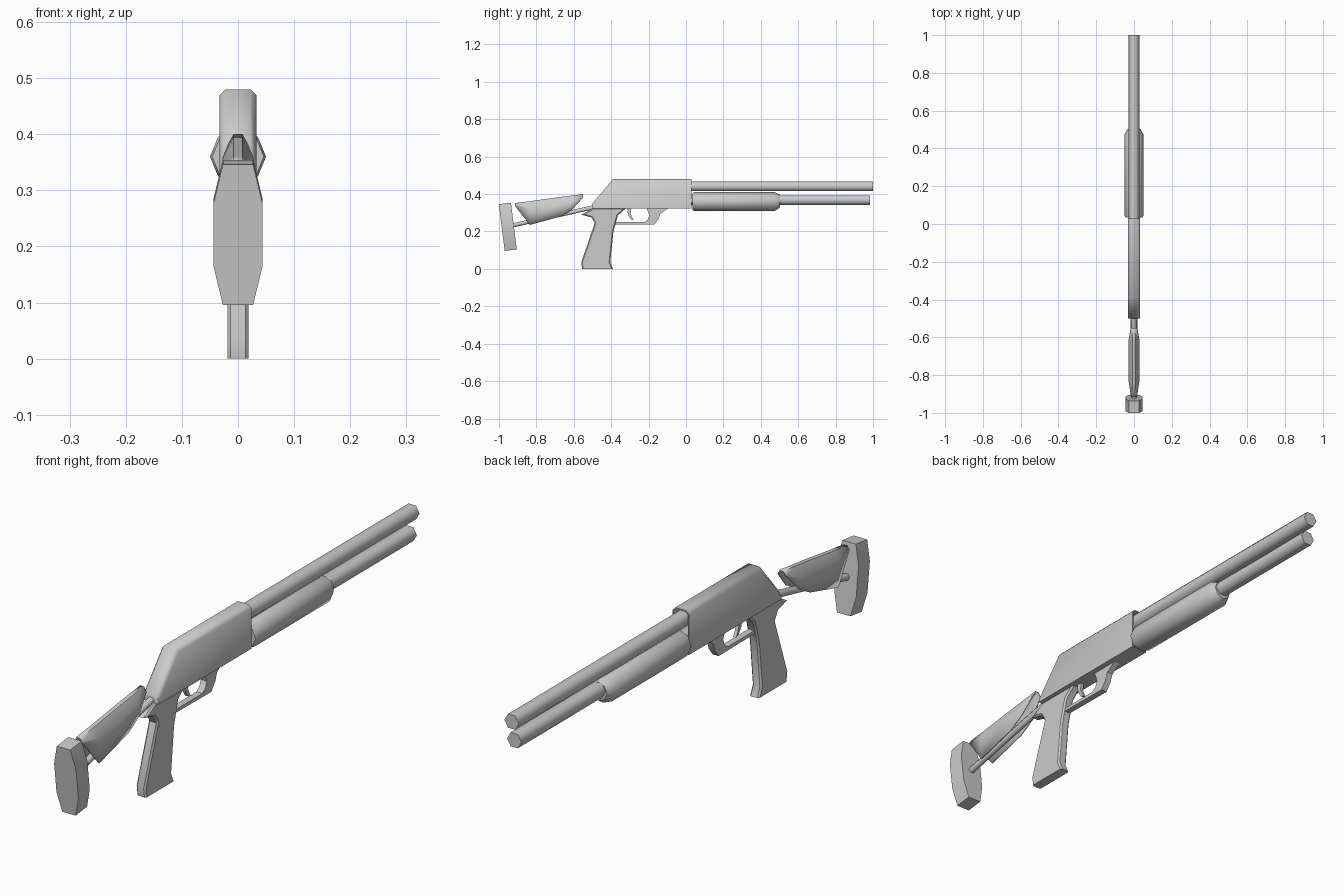
import bpy, bmesh
from math import sin, cos, pi, radians

cube = bpy.data.objects.get("Cube")
if cube:
    bpy.data.objects.remove(cube, do_unlink=True)

grey = bpy.data.materials.new("plain_grey")
grey.use_nodes = True
grey.diffuse_color = (0.6, 0.6, 0.6, 1)
grey.node_tree.nodes["Principled BSDF"].inputs["Base Color"].default_value = (0.6, 0.6, 0.6, 1)


def finish(name, bm, angle):
    bmesh.ops.recalc_face_normals(bm, faces=bm.faces)
    mesh = bpy.data.meshes.new(name)
    bm.to_mesh(mesh)
    bm.free()
    mesh.materials.append(grey)
    mesh.shade_smooth()
    mesh.set_sharp_from_angle(angle=radians(angle))
    obj = bpy.data.objects.new(name, mesh)
    bpy.context.collection.objects.link(obj)
    return obj


def loft(rings, closed=True):
    """Skin a row of rings; closed rings get end caps."""
    bm = bmesh.new()
    rows = [[bm.verts.new(p) for p in ring] for ring in rings]
    n = len(rows[0])
    for a, b in zip(rows, rows[1:]):
        for i in range(n if closed else n - 1):
            j = (i + 1) % n
            bm.faces.new((a[i], a[j], b[j], b[i]))
    if closed:
        bm.faces.new(rows[0])
        bm.faces.new(rows[-1])
    bmesh.ops.recalc_face_normals(bm, faces=bm.faces)
    return bm


def tube(name, stations, sides, angle=65):
    """Stations are (y, centre z, radius)."""
    turns = [2 * pi * i / sides for i in range(sides)]
    rings = [[(r * cos(a), y, z + r * sin(a)) for a in turns] for y, z, r in stations]
    return finish(name, loft(rings), angle)


def slab(profile, half):
    """Side profile of (y, z) points, extruded across x."""
    return loft([[(x, y, z) for y, z in profile] for x in (-half, half)])


def rim_edges(bm, low=-1.0):
    """Edges lying in the two side faces, above a height."""
    return [e for e in bm.edges
            if e.verts[0].co.x * e.verts[1].co.x > 0
            and (e.verts[0].co.z + e.verts[1].co.z) / 2 > low
            and abs(e.verts[0].co.y - e.verts[1].co.y) > 0.001]


# Receiver: chamfered top, hollow at the muzzle end
bm = slab([(-0.50, 0.322), (0.03, 0.322), (0.03, 0.48), (-0.39, 0.48), (-0.50, 0.35)], 0.033)
bmesh.ops.bevel(bm, geom=rim_edges(bm, 0.36), offset=0.011, segments=1, affect='EDGES')
bm.normal_update()
mouth = max(bm.faces, key=lambda f: f.normal.y)
bmesh.ops.inset_region(bm, faces=[mouth], thickness=0.005)
hollow = bmesh.ops.extrude_discrete_faces(bm, faces=[mouth])["faces"]
bmesh.ops.translate(bm, verts=hollow[0].verts, vec=(0, -0.12, 0))
finish("receiver", bm, 55)

# Barrel, magazine tube and sliding fore grip
tube("barrel", [(-0.1, 0.441, 0.029), (1.0, 0.441, 0.029)], 6)
tube("magazine_tube", [(-0.08, 0.368, 0.029), (0.985, 0.368, 0.029)], 6)
tube("fore_grip", [(0.035, 0.36, 0.046), (0.045, 0.36, 0.05),
                   (0.475, 0.36, 0.05), (0.502, 0.362, 0.034)], 8, 50)

# Pistol grip with chamfered edges
grip = [(-0.56, 0.29), (-0.495, 0.325), (-0.32, 0.325), (-0.365, 0.285),
        (-0.388, 0.20), (-0.405, 0.035), (-0.39, 0), (-0.555, 0),
        (-0.56, 0.035), (-0.488, 0.245), (-0.505, 0.275)]
bm = slab(grip, 0.019)
bmesh.ops.bevel(bm, geom=rim_edges(bm, 0.01), offset=0.006, segments=1, affect='EDGES')
finish("pistol_grip", bm, 35)

# Trigger guard and trigger
guard = [(-0.385, 0.238), (-0.17, 0.236), (-0.148, 0.265), (-0.137, 0.295),
         (-0.095, 0.324), (-0.21, 0.324), (-0.196, 0.285), (-0.205, 0.262),
         (-0.222, 0.25), (-0.385, 0.25)]
finish("trigger_guard", slab(guard, 0.012), 35)
trigger = [(-0.315, 0.324), (-0.31, 0.29), (-0.295, 0.266), (-0.278, 0.26),
           (-0.286, 0.272), (-0.296, 0.295), (-0.293, 0.324)]
finish("trigger", slab(trigger, 0.006), 35)

# Stock rod from the receiver to the butt pad
tube("stock_rod", [(-0.96, 0.225, 0.013), (-0.47, 0.335, 0.013)], 6)

# Cheek rest: thin saddle, open below; stations are (y, ridge z, lower edge z)
rows = []
for y, top, low in [(-0.915, 0.352, 0.337), (-0.835, 0.362, 0.235), (-0.67, 0.385, 0.28),
                    (-0.61, 0.392, 0.315), (-0.55, 0.40, 0.382)]:
    shoulder = max(top - 0.035, low + 0.001)
    wide = 0.008 + 0.02 * (top - shoulder) / 0.035
    half = [(wide, low), (wide, shoulder), (0.008, top)]
    rows.append([(x, y, z) for x, z in half] + [(-x, y, z) for x, z in reversed(half)])
cheek = finish("cheek_rest", loft(rows, closed=False), 60)
shell = cheek.modifiers.new("thickness", 'SOLIDIFY')
shell.thickness = 0.005
# Thickness grows away from the outer surface
top_face = max(cheek.data.polygons, key=lambda p: abs(p.normal.z))
shell.offset = -1 if top_face.normal.z > 0 else 1

# Butt pad: eight-sided outline leaning with height
side = [(0.027, 0.10), (0.044, 0.17), (0.044, 0.28), (0.027, 0.35)]
outline = side + [(-x, z) for x, z in reversed(side)]
rings = []
for back, lift in ((-0.957, -0.004), (-0.892, 0.004)):
    rings.append([(x, back - 0.125 * z, z + lift) for x, z in outline])
pad = finish("butt_pad", loft(rings), 50)
